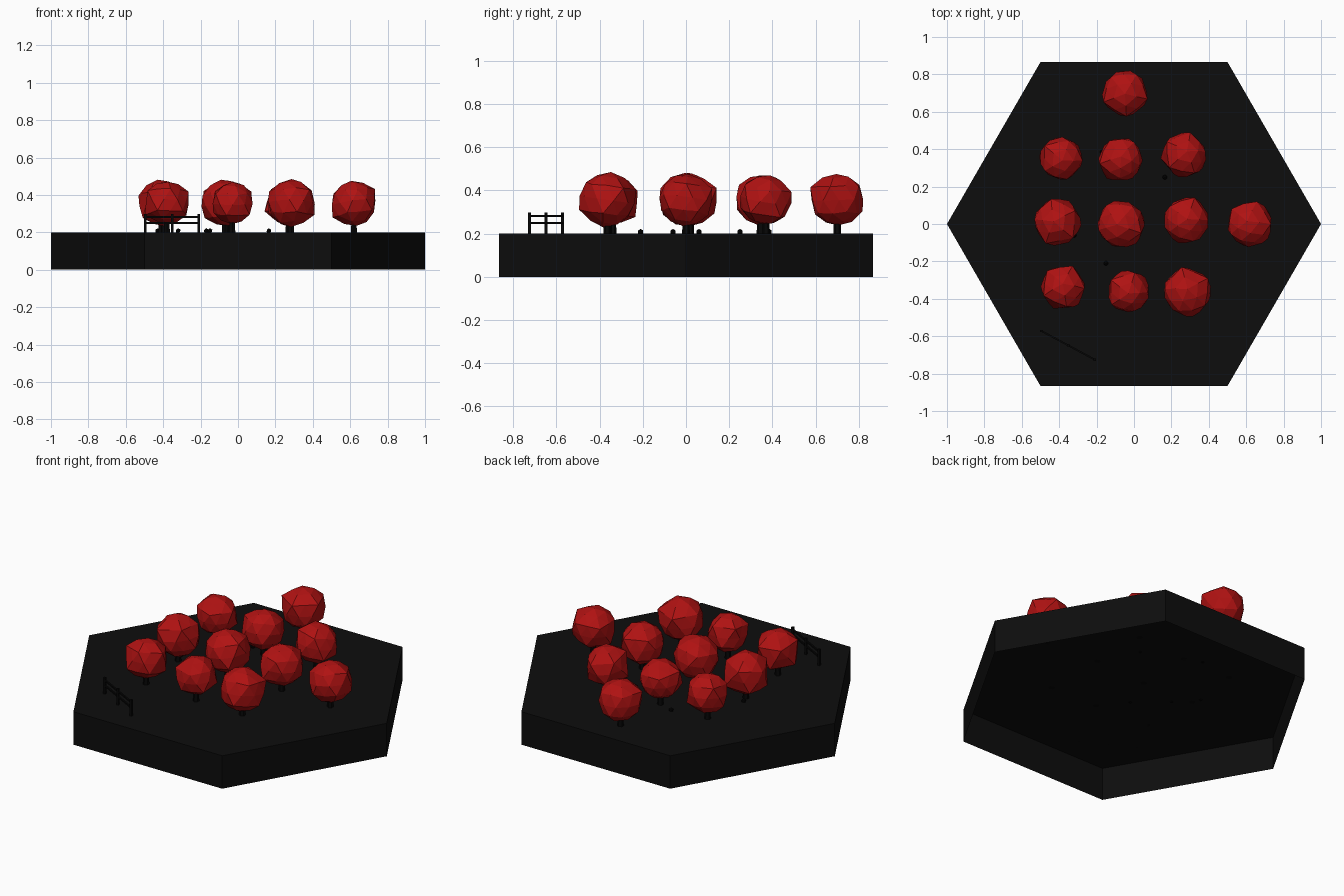
import bpy, bmesh, math, random
from mathutils import Vector, Matrix, Euler

if "Cube" in bpy.data.objects:
    bpy.data.objects.remove(bpy.data.objects["Cube"])

random.seed(4)


def material(name, rgb):
    m = bpy.data.materials.new(name)
    m.diffuse_color = (*rgb, 1)
    m.use_nodes = True
    m.node_tree.nodes["Principled BSDF"].inputs["Base Color"].default_value = m.diffuse_color
    return m


BLACK = material("charcoal", (0.004, 0.004, 0.004))
DARK = material("dark_wood", (0.002, 0.002, 0.002))
RED = material("leaf_red", (0.43, 0.006, 0.006))


def finish(name, bm, mat):
    me = bpy.data.meshes.new(name)
    bm.to_mesh(me)
    bm.free()
    me.materials.append(mat)
    ob = bpy.data.objects.new(name, me)
    bpy.context.collection.objects.link(ob)
    return ob


def bar(bm, a, b, w):
    """Square bar from a to b."""
    a, b = Vector(a), Vector(b)
    d = b - a
    rot = d.to_track_quat('Z', 'Y').to_matrix().to_4x4()
    mat = Matrix.Translation((a + b) / 2) @ rot @ Matrix.Diagonal((w, w, d.length, 1))
    bmesh.ops.create_cube(bm, size=1, matrix=mat)


# Hexagonal ground tile, hollow underneath
bm = bmesh.new()
bmesh.ops.create_cone(bm, cap_ends=True, segments=6, radius1=1, radius2=1, depth=0.2,
                      matrix=Matrix.Translation((0, 0, 0.1)) @ Matrix.Rotation(math.pi / 2, 4, 'Z'))
bottom = [f for f in bm.faces if f.normal.z < -0.9]
bmesh.ops.delete(bm, geom=bottom, context='FACES_ONLY')
finish("ground_tile", bm, BLACK)

# Trees: position and crown radius
TREES = [(-0.05, 0.70, 0.122), (-0.39, 0.35, 0.115), (-0.07, 0.345, 0.118), (0.27, 0.37, 0.118),
         (-0.41, 0.01, 0.125), (-0.07, 0.0, 0.127), (0.28, 0.02, 0.122), (0.62, 0.0, 0.122),
         (-0.38, -0.34, 0.117), (-0.03, -0.36, 0.112), (0.285, -0.365, 0.128)]
for i, (x, y, r) in enumerate(TREES):
    bm = bmesh.new()
    bmesh.ops.create_cone(bm, cap_ends=True, segments=6, radius1=0.018, radius2=0.014, depth=0.12,
                          matrix=Matrix.Translation((x, y, 0.26)))
    finish(f"trunk_{i + 1}", bm, DARK)

    # Faceted crown with slightly pointed corners
    bm = bmesh.new()
    bmesh.ops.create_icosphere(bm, subdivisions=2, radius=r)
    for v in bm.verts:
        corner = len(v.link_edges) == 5 and abs(v.co.z) < 0.9 * r
        v.co *= random.uniform(1.0, 1.16) if corner else random.uniform(0.96, 1.02)
    turn = Euler((random.uniform(-.15, .15), random.uniform(-.15, .15), random.uniform(0, 6.28)))
    bm.transform(Matrix.Translation((x, y, 0.357)) @ turn.to_matrix().to_4x4())
    finish(f"crown_{i + 1}", bm, RED)

# Short fence with three posts and two rails
bm = bmesh.new()
start, end = Vector((-0.495, -0.572, 0)), Vector((-0.21, -0.725, 0))
for t in (0, 0.5, 1):
    p = start.lerp(end, t)
    bar(bm, p + Vector((0, 0, 0.2)), p + Vector((0, 0, 0.298)), 0.013)
for z in (0.25, 0.282):
    up = Vector((0, 0, z))
    bar(bm, start + up, end + up, 0.009)
finish("fence", bm, DARK)

# Scattered pebbles
bm = bmesh.new()
for x, y in ((-0.43, 0.06), (-0.32, -0.06), (-0.17, 0.385), (-0.15, -0.21), (0.165, 0.25)):
    bmesh.ops.create_icosphere(bm, subdivisions=1, radius=0.014,
                               matrix=Matrix.Translation((x, y, 0.208)))
finish("pebbles", bm, DARK)
